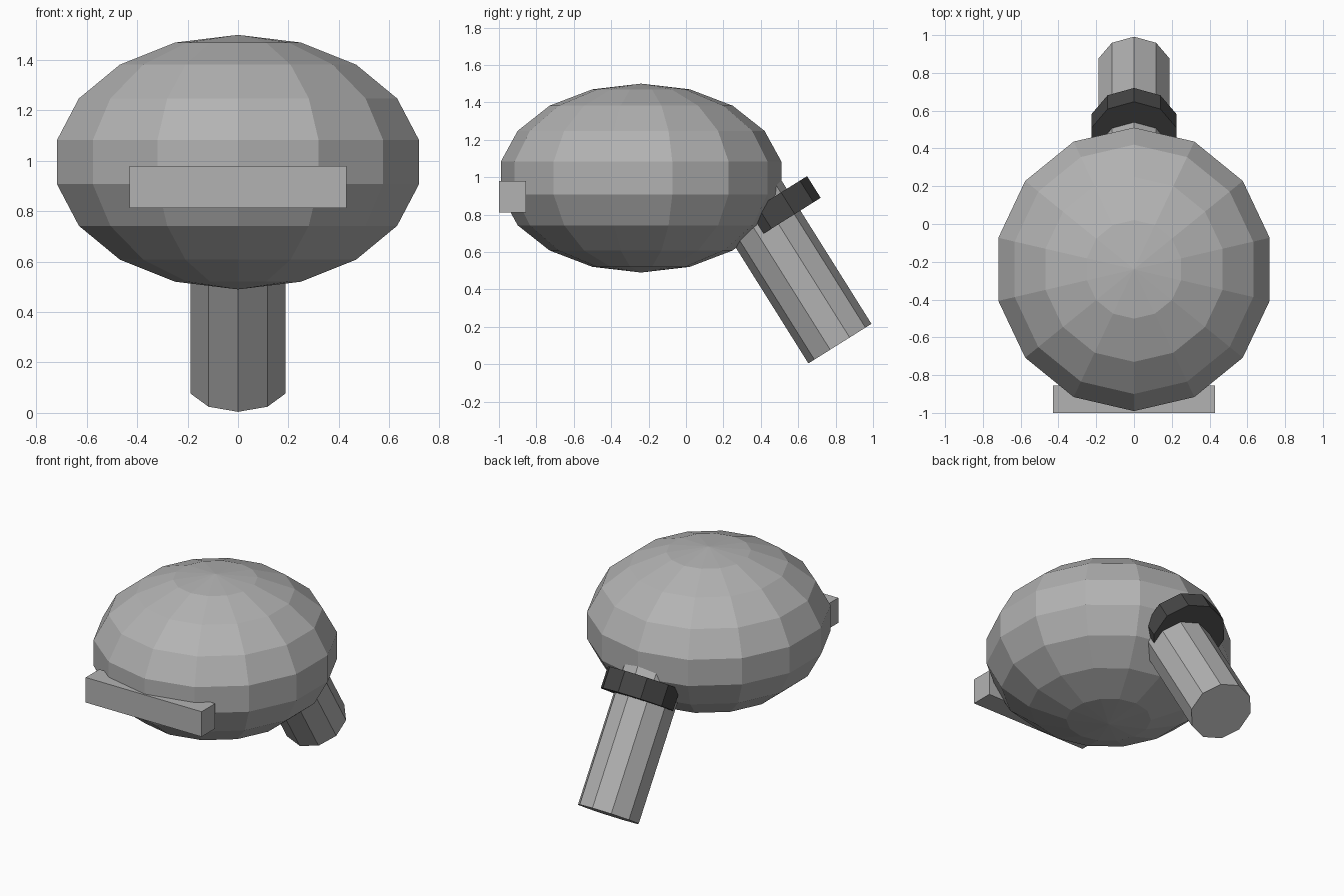
import bpy
from math import radians
from mathutils import Matrix, Vector

cube = bpy.data.objects.get("Cube")
if cube:
    bpy.data.objects.remove(cube, do_unlink=True)


def make_material(name, value):
    mat = bpy.data.materials.new(name)
    mat.use_nodes = True
    color = (value, value, value, 1)
    mat.diffuse_color = color
    mat.node_tree.nodes["Principled BSDF"].inputs["Base Color"].default_value = color
    return mat


grey = make_material("mid_grey", 0.45)
dark = make_material("dark_grey", 0.06)


def finish(name, mat):
    obj = bpy.context.object
    obj.name = name
    obj.data.materials.append(mat)
    return obj


# Faceted ellipsoid body
bpy.ops.mesh.primitive_uv_sphere_add(segments=14, ring_count=9, radius=1,
                                     location=(0, -0.24, 0.995))
body = finish("body", grey)
body.scale = (0.748, 0.762, 0.505)

# Flat bar across the front
bpy.ops.mesh.primitive_cube_add(size=1, location=(0, -0.928, 0.896))
bar = finish("front_bar", grey)
bar.scale = (0.86, 0.144, 0.168)

# Leaning frame shared by the handle and its collar: origin at the handle foot
tilt = radians(32.1)
lean = Matrix.Translation((0, 0.823, 0.11)) @ Matrix.Rotation(tilt, 4, "X")


def leaning_cylinder(name, mat, radius, start, end, offset=0):
    middle = lean @ Vector((0, offset, (start + end) / 2))
    bpy.ops.mesh.primitive_cylinder_add(vertices=10, radius=radius, depth=end - start,
                                        location=middle, rotation=(tilt, 0, 0))
    return finish(name, mat)


# Handle reaching into the body, and the collar set off towards the back
leaning_cylinder("handle", grey, 0.199, 0, 1.1)
leaning_cylinder("handle_collar", dark, 0.237, 0.715, 0.852, 0.09)
